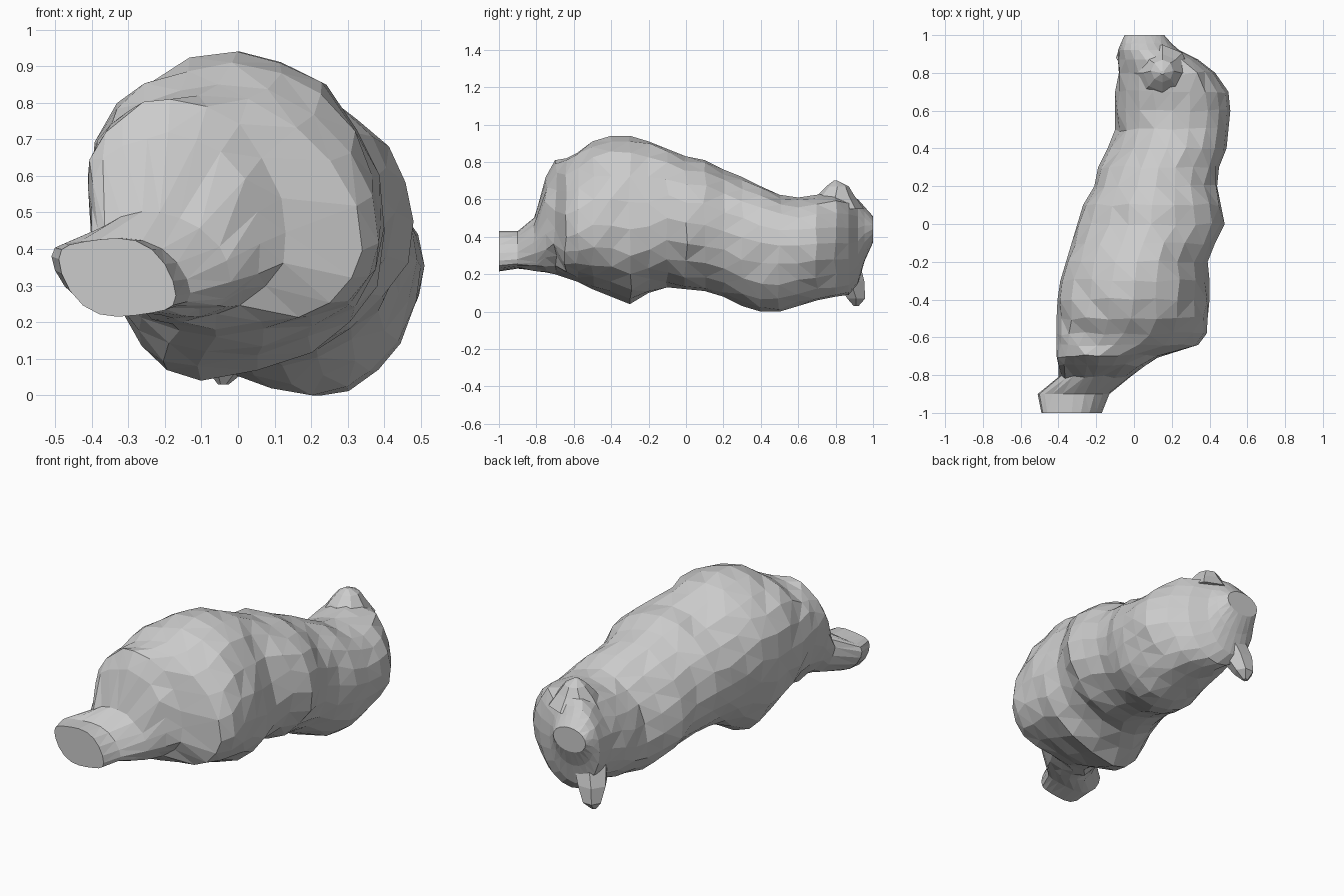
import bpy, bmesh, math, random

if "Cube" in bpy.data.objects:
    bpy.data.objects.remove(bpy.data.objects["Cube"])

random.seed(4)
SEG = 20

# Stations along y: (y, x_min, x_max, z_min, z_max)
STATIONS = [
    (-1.0, -.49, -.17, .215, .43), (-.9, -.51, -.13, .23, .43),
    (-.81, -.40, -.02, .22, .50), (-.75, -.40, .06, .21, .72),
    (-.70, -.41, .13, .20, .81), (-.64, -.41, .34, .18, .82),
    (-.58, -.41, .385, .16, .85), (-.5, -.41, .39, .12, .91),
    (-.4, -.405, .40, .08, .94), (-.3, -.39, .40, .04, .94),
    (-.2, -.36, .39, .10, .91), (-.1, -.33, .43, .13, .87),
    (0, -.30, .48, .12, .83), (.1, -.27, .46, .11, .81),
    (.2, -.21, .44, .08, .76), (.3, -.19, .45, .03, .72),
    (.4, -.14, .49, .0, .67), (.5, -.10, .50, .0, .625),
    (.6, -.10, .51, .03, .61), (.7, -.10, .50, .06, .625),
    (.8, -.08, .43, .08, .635), (.87, -.085, .34, .09, .63),
    (.92, -.085, .24, .15, .60), (.955, -.07, .20, .27, .56),
    (1.0, -.05, .16, .37, .51)]


def bell(y, centre, width):
    return math.exp(-((y - centre) / width) ** 2)


def mesh_object(name, bm):
    bmesh.ops.triangulate(bm, faces=[f for f in bm.faces if len(f.verts) == 4])
    bmesh.ops.recalc_face_normals(bm, faces=bm.faces)
    me = bpy.data.meshes.new(name)
    bm.to_mesh(me)
    bm.free()
    ob = bpy.data.objects.new(name, me)
    bpy.context.collection.objects.link(ob)
    return ob


def loft(name, rings):
    bm = bmesh.new()
    loops = [[bm.verts.new(p) for p in ring] for ring in rings]
    for a, b in zip(loops, loops[1:]):
        n = len(a)
        for i in range(n):
            bm.faces.new((a[i], a[(i + 1) % n], b[(i + 1) % n], b[i]))
    bm.faces.new(loops[0])
    bm.faces.new(loops[-1][::-1])
    return mesh_object(name, bm)


def body_ring(y, x0, x1, z0, z1):
    # Each quadrant is its own ellipse, so belly and chest can hang to one side
    w = x1 - x0
    top = x0 + w * (.5 - .1 * bell(y, -.66, .1))
    low = x0 + w * (.5 - .14 * bell(y, -.35, .25) + .05 * bell(y, .5, .25))
    zm = (z0 + z1) / 2
    # Sideways twist: haunch low on the right, head high on the right
    twist = .05 * (y < -.15) + .06 * bell(y, -.62, .06) - .04 * bell(y, .5, .25)
    ring = []
    for i in range(SEG):
        a = 2 * math.pi * i / SEG
        c, s = math.cos(a), math.sin(a)
        xc = top if s >= 0 else top + (low - top) * -s
        x = xc + c * ((x1 - xc) if c > 0 else (xc - x0))
        z = zm + s * ((z1 - zm) if s > 0 else (zm - z0)) - twist * c ** 3
        k = 0 if i % 5 == 0 or abs(y) > .85 else .01
        ring.append((x + random.uniform(-k, k), y + random.uniform(-k, k),
                     z + random.uniform(-k, k)))
    return ring


# Faceted animal body with neck stub, trunk and head
loft("body", [body_ring(*s) for s in STATIONS])


def nub(name, points, sides):
    # Blunt bump swept upward through (x, y, z, radius)
    loft(name, [[(x + r * math.cos(2 * math.pi * i / sides),
                  y + r * math.sin(2 * math.pi * i / sides), z)
                 for i in range(sides)] for x, y, z, r in points])


# Ear bump on top, small wedge foot beneath
nub("ear", [(.15, .80, .55, .15), (.15, .80, .62, .10), (.15, .81, .67, .06), (.15, .80, .70, .01)], 8)
nub("foot", [(-.04, .91, .03, .015), (-.03, .91, .07, .055), (-.01, .88, .16, .085), (.03, .84, .27, .10)], 6)
